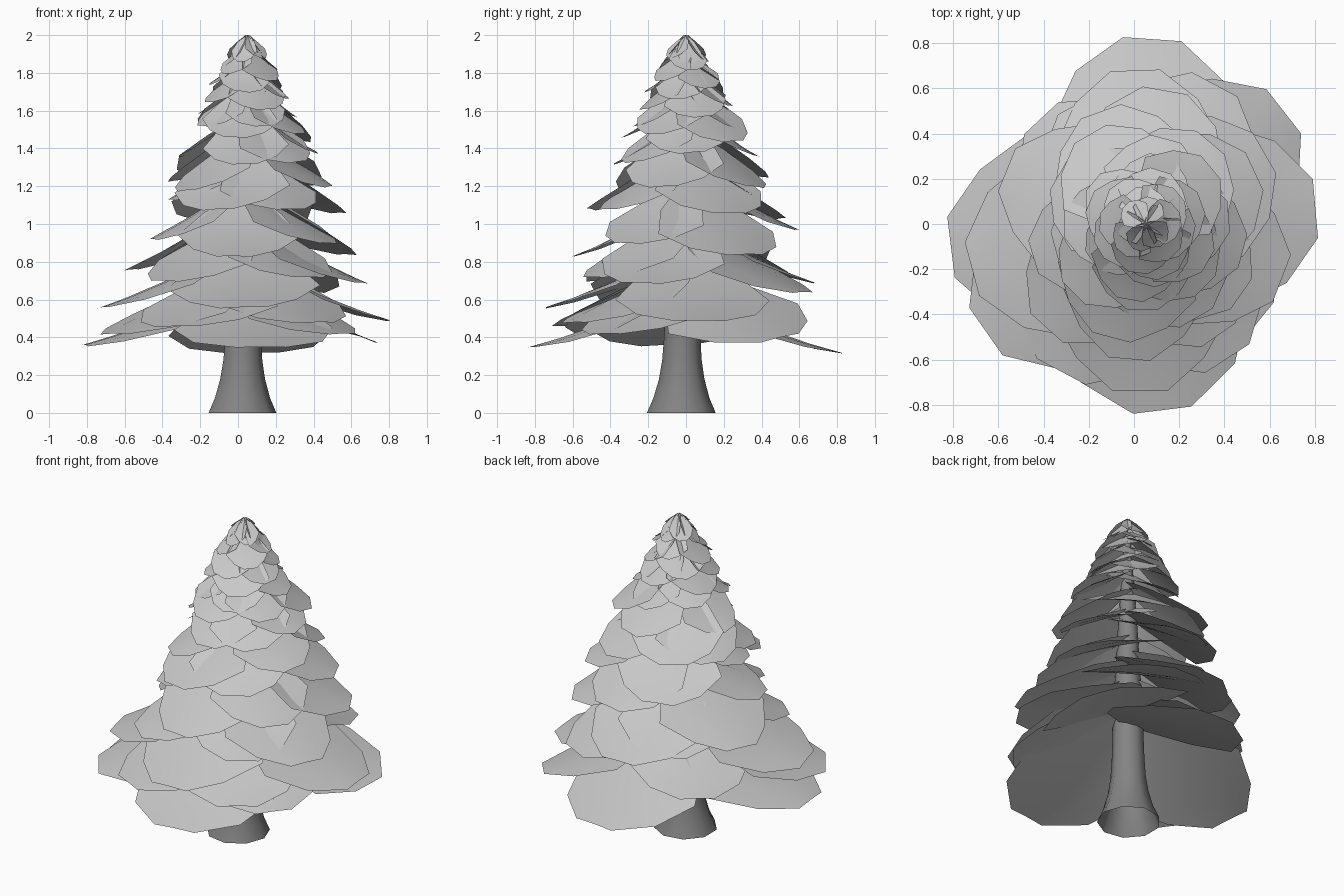
import bpy, bmesh, math, random
from mathutils import Vector

random.seed(7)
cube = bpy.data.objects.get("Cube")
if cube:
    bpy.data.objects.remove(cube, do_unlink=True)


def make_material(name, grey):
    mat = bpy.data.materials.new(name)
    mat.use_nodes = True
    colour = (grey, grey, grey, 1)
    mat.diffuse_color = colour
    mat.node_tree.nodes["Principled BSDF"].inputs["Base Color"].default_value = colour
    return mat


foliage_mat = make_material("light grey foliage", 0.58)
trunk_mat = make_material("dark grey bark", 0.23)


def finish(bm, name, mat):
    for face in bm.faces:
        face.smooth = True
    mesh = bpy.data.meshes.new(name)
    bm.to_mesh(mesh)
    bm.free()
    mesh.materials.append(mat)
    obj = bpy.data.objects.new(name, mesh)
    bpy.context.scene.collection.objects.link(obj)


def axis_x(z):
    # The stem leans slightly toward +x as it rises
    return 0.018 + 0.016 * z


def make_trunk(sides=9):
    # Open flared base tapering into a thin stem
    profile = [(0.185, 0), (0.15, 0.08), (0.122, 0.18), (0.106, 0.28),
               (0.098, 0.4), (0.085, 0.8), (0.06, 1.25), (0.02, 1.85)]
    bm = bmesh.new()
    rings = []
    for radius, z in profile:
        ring = []
        for i in range(sides):
            a = math.tau * i / sides
            ring.append(bm.verts.new((axis_x(z) + radius * math.cos(a),
                                      radius * math.sin(a) - 0.025 * (1 - z / 2), z)))
        rings.append(ring)
    for low, high in zip(rings, rings[1:]):
        for i in range(sides):
            j = (i + 1) % sides
            bm.faces.new((low[i], low[j], high[j], high[i]))
    finish(bm, "trunk", trunk_mat)


# Fan outline: distance along the branch and half width, as shares of its reach
OUTLINE = [(0, 0.1), (0.22, 0.36), (0.5, 0.54), (0.8, 0.4), (1, 0.16)]
COLUMNS = (-1, -0.5, 0, 0.5, 1)


def make_fan(name, degrees, reach, tip_z, drop, width, roll):
    # A drooping sheet, steep at the stem and flatter toward the tip
    a = math.radians(degrees)
    out = Vector((math.cos(a), math.sin(a), 0))
    side = Vector((-math.sin(a), math.cos(a), 0))
    bm = bmesh.new()
    rows = []
    for t, half in OUTLINE:
        rest = 1 - t
        z = tip_z + drop * (0.7 * rest + 0.3 * rest * rest)
        wobble = random.uniform(0.95, 1.05)
        row = []
        for c in COLUMNS:
            w = c * half * reach * width * wobble
            point = out * (t * reach) + side * w
            sag = 0.17 * w * w / max(reach, 0.3) - roll * w
            row.append(bm.verts.new((point.x + axis_x(z), point.y, z - sag)))
        rows.append(row)
    for near, far in zip(rows, rows[1:]):
        for i in range(len(COLUMNS) - 1):
            bm.faces.new((near[i], far[i], far[i + 1], near[i + 1]))
    finish(bm, name, foliage_mat)


def make_tier(name, branches, width, max_roll):
    # Higher branches hang more steeply; a fourth value tilts a branch sideways
    for n, (degrees, reach, tip_z, *tilt) in enumerate(branches, 1):
        drop = min(reach * (0.27 + 0.33 * tip_z), 2 - tip_z)
        make_fan(f"{name}_{n}", degrees, reach, tip_z, drop, width,
                 sum(tilt) + random.uniform(-max_roll, max_roll))


make_trunk()

# Wide lower branches: direction in degrees, reach, tip height
make_tier("lower_branch", [
    (86, 0.82, 0.32), (38, 0.81, 0.4, 0.22), (5, 0.78, 0.49), (277, 0.83, 0.35),
    (187, 0.84, 0.36), (215, 0.83, 0.42), (321, 0.68, 0.42), (242, 0.74, 0.46),
    (303, 0.71, 0.48), (133, 0.64, 0.48), (195, 0.77, 0.56), (270, 0.74, 0.56),
    (62, 0.7, 0.64), (339, 0.67, 0.69), (158, 0.64, 0.76), (118, 0.6, 0.72),
    (305, 0.6, 0.72), (228, 0.62, 0.7), (92, 0.68, 0.69), (30, 0.63, 0.84),
    (265, 0.6, 0.83), (197, 0.5, 0.92), (325, 0.54, 0.9), (80, 0.6, 0.97)], 1.0, 0.04)

# Middle branches
make_tier("middle_branch", [
    (25, 0.55, 1.06), (255, 0.52, 1.08), (300, 0.48, 1.08), (110, 0.53, 1.03),
    (195, 0.4, 1.13), (345, 0.46, 1.2), (50, 0.47, 1.2), (225, 0.43, 1.18),
    (150, 0.43, 1.23), (120, 0.46, 1.25), (270, 0.38, 1.32), (315, 0.39, 1.33),
    (75, 0.39, 1.36), (180, 0.35, 1.36), (5, 0.38, 1.38), (40, 0.39, 1.44),
    (260, 0.34, 1.46), (330, 0.33, 1.48), (75, 0.31, 1.5), (215, 0.28, 1.52),
    (140, 0.29, 1.53), (290, 0.28, 1.52)], 1.08, 0.1)

# Upper branches spiral up the stem and shorten with height
make_tier("upper_branch", [
    (20 + 137.5 * n, (0.27 - 0.009 * n) * random.uniform(0.92, 1.06), 1.57 + 0.019 * n)
    for n in range(14)], 1.2, 0.16)

# Crown of small steep fans meeting at the tip
for n in range(6):
    tip_z = 1.84 + 0.02 * (n % 3)
    make_fan(f"crown_branch_{n + 1}", 15 + 60 * n, 0.12, tip_z, 2 - tip_z, 1.1, 0)
